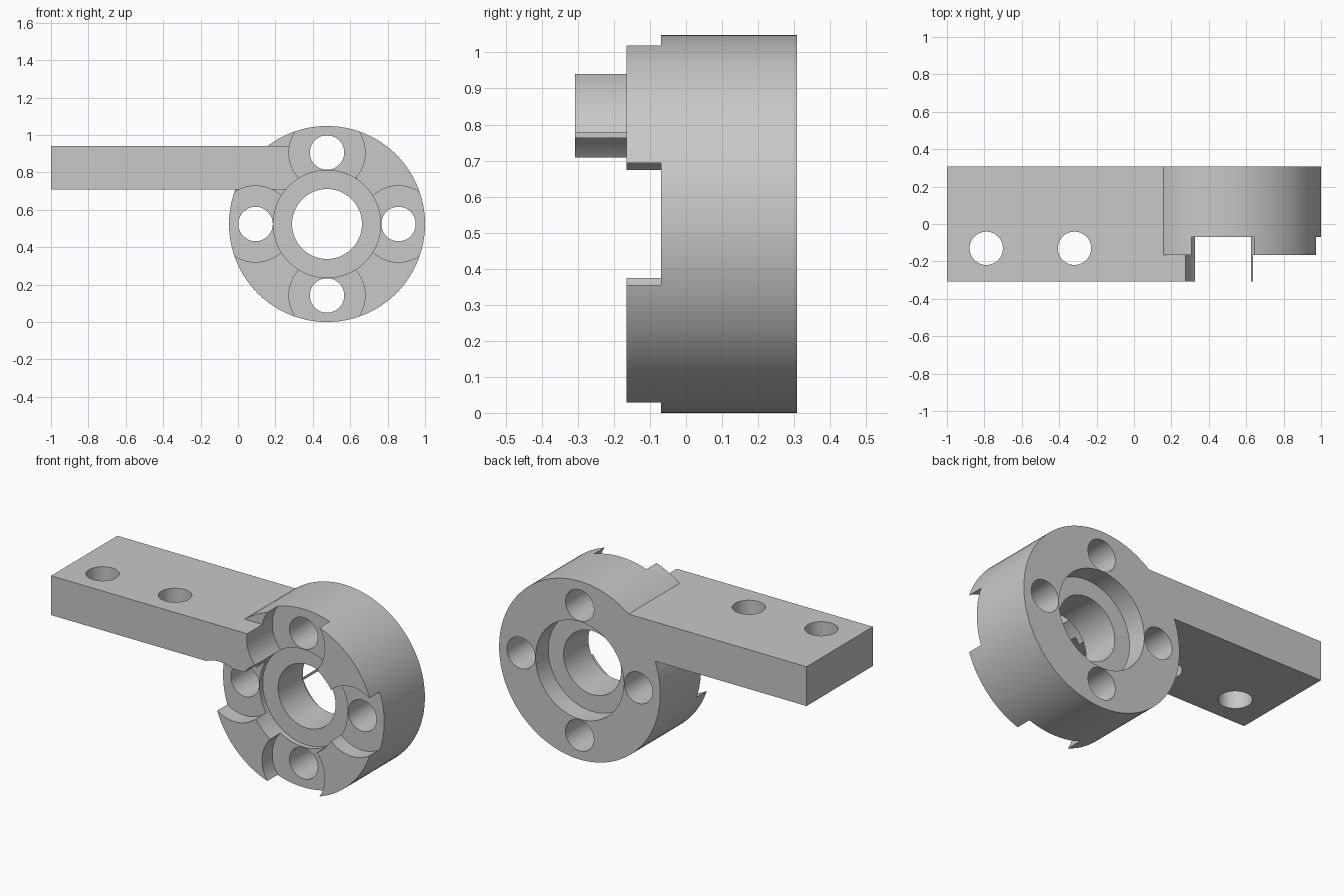
import bpy, math
from mathutils import Vector

if "Cube" in bpy.data.objects:
    bpy.data.objects.remove(bpy.data.objects["Cube"])

CX, CZ, R = 0.476, 0.524, 0.524      # hub centre and radius
BACK, FACE, ARM_FRONT = 0.308, -0.165, -0.308
BOLT = 0.382                         # bolt circle radius

grey = bpy.data.materials.new("grey metal")
grey.diffuse_color = (0.58, 0.58, 0.58, 1)
grey.use_nodes = True
grey.node_tree.nodes["Principled BSDF"].inputs["Base Color"].default_value = grey.diffuse_color


def rod(name, x, z, r, y0, y1, n=64):
    """Cylinder running along y."""
    bpy.ops.mesh.primitive_cylinder_add(vertices=n, radius=r, depth=y1 - y0,
                                        location=(x, (y0 + y1) / 2, z),
                                        rotation=(math.pi / 2, 0, 0))
    ob = bpy.context.object
    ob.name = name
    return ob


def combine(body, other, op):
    mod = body.modifiers.new(op.lower(), 'BOOLEAN')
    mod.operation, mod.object, mod.solver = op, other, 'EXACT'
    bpy.context.view_layer.objects.active = body
    bpy.ops.object.modifier_apply(modifier=mod.name)
    bpy.data.objects.remove(other, do_unlink=True)


# Round hub
bracket = rod("hub_with_arm", CX, CZ, R, FACE, BACK, 128)

# Flat arm reaching into the hub
lo, hi = Vector((-1, ARM_FRONT, 0.709)), Vector((0.636, BACK, 0.94))
bpy.ops.mesh.primitive_cube_add(size=1, location=(lo + hi) / 2)
arm = bpy.context.object
arm.scale = hi - lo
bpy.ops.object.transform_apply(location=False, rotation=False, scale=True)
combine(bracket, arm, 'UNION')

# Centre bore with a shallow front recess and a deep back recess
combine(bracket, rod("front_recess", CX, CZ, 0.287, -0.5, -0.04, 96), 'DIFFERENCE')
combine(bracket, rod("back_recess", CX, CZ, 0.287, 0.19, 0.5, 96), 'DIFFERENCE')
combine(bracket, rod("bore", CX, CZ, 0.187, -0.6, 0.6, 96), 'DIFFERENCE')

# Four bolt holes, each with a wide counterbore at the front
for i in range(4):
    a = i * math.pi / 2
    x, z = CX + BOLT * math.cos(a), CZ + BOLT * math.sin(a)
    combine(bracket, rod("counterbore", x, z, 0.204, -0.5, -0.07), 'DIFFERENCE')
    combine(bracket, rod("bolt_hole", x, z, 0.092, -0.6, 0.6), 'DIFFERENCE')

# Two vertical holes through the arm
for x in (-0.79, -0.318):
    bpy.ops.mesh.primitive_cylinder_add(vertices=64, radius=0.089, depth=0.6,
                                        location=(x, -0.13, 0.825))
    combine(bracket, bpy.context.object, 'DIFFERENCE')

# Finish
bracket.data.materials.clear()
bracket.data.materials.append(grey)
bpy.ops.object.select_all(action='DESELECT')
bracket.select_set(True)
bpy.context.view_layer.objects.active = bracket
bpy.ops.object.shade_smooth_by_angle(angle=math.radians(30))
